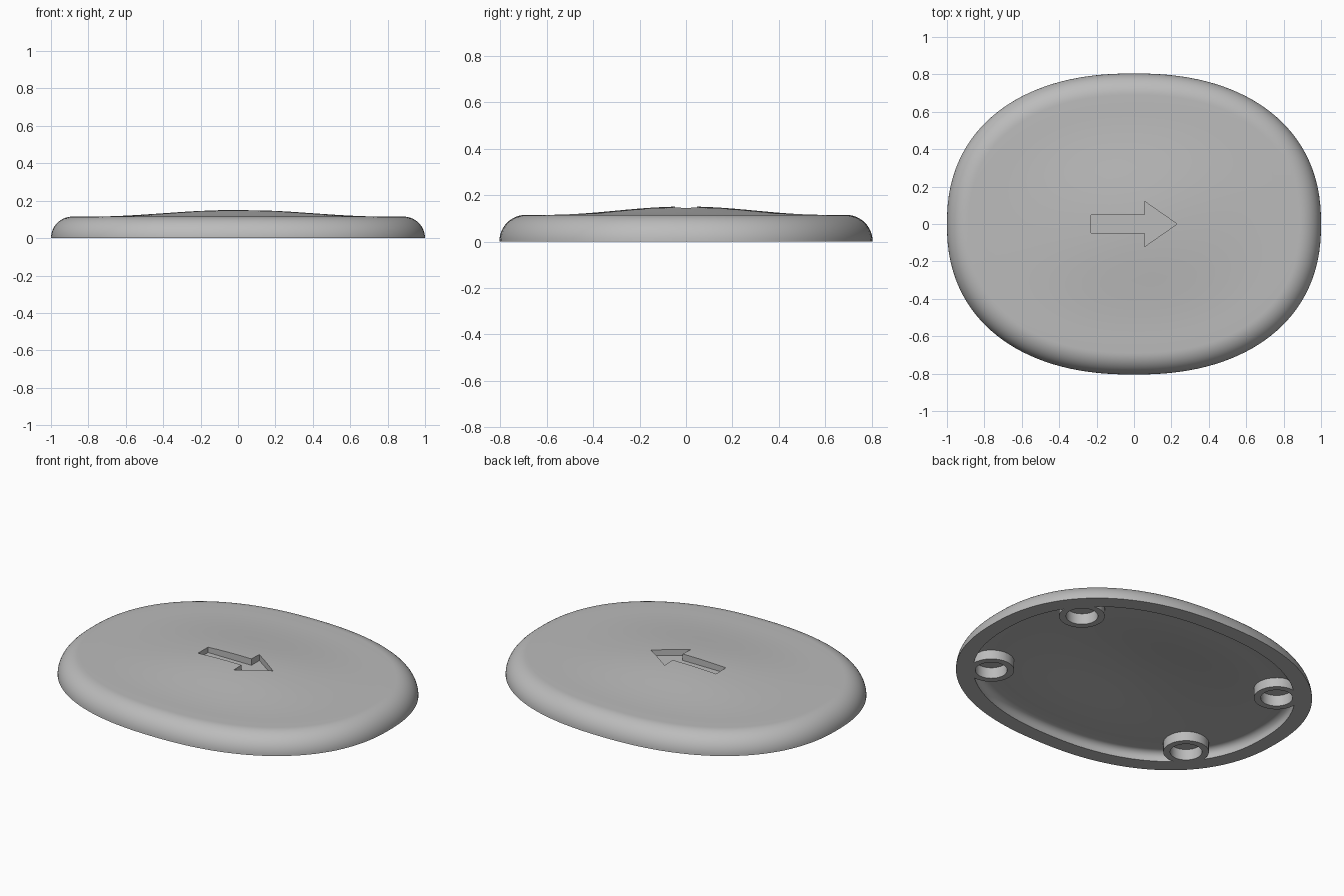
import bpy, bmesh
from math import cos, sin, pi, copysign

if "Cube" in bpy.data.objects:
    bpy.data.objects.remove(bpy.data.objects["Cube"], do_unlink=True)

HALF_X, HALF_Y, POWER, SEGMENTS = 1.0, 0.805, 2.27, 128
EDGE, BUMP, RIM = 0.115, 0.036, 0.09
CEILING = 0.055

grey = bpy.data.materials.new("plain grey")
grey.use_nodes = True
grey.diffuse_color = (0.5, 0.5, 0.5, 1)
grey.node_tree.nodes["Principled BSDF"].inputs["Base Color"].default_value = (0.5, 0.5, 0.5, 1)


def finish(bm, name):
    bmesh.ops.recalc_face_normals(bm, faces=bm.faces)
    mesh = bpy.data.meshes.new(name)
    bm.to_mesh(mesh)
    bm.free()
    mesh.materials.append(grey)
    obj = bpy.data.objects.new(name, mesh)
    bpy.context.collection.objects.link(obj)
    return obj


def outline(inset, scale=1.0):
    """Rounded oval, moved in by an inset and then scaled."""
    pts = []
    for i in range(SEGMENTS):
        a = 2 * pi * i / SEGMENTS
        c, s = cos(a), sin(a)
        x = copysign(abs(c) ** (2 / POWER), c) * (HALF_X - inset) * scale
        y = copysign(abs(s) ** (2 / POWER), s) * (HALF_Y - inset) * scale
        pts.append((x, y))
    return pts


def dome(inset, base, steps=14):
    """Rings of a soft swelling, from its foot to near its centre."""
    return [(inset, 1 - k / steps, base + BUMP * sin(pi / 2 * k / steps) ** 2)
            for k in range(1, steps)]


def prism(name, points, z0, z1):
    bm = bmesh.new()
    base = bm.faces.new([bm.verts.new((x, y, z0)) for x, y in points])
    top = bmesh.ops.extrude_face_region(bm, geom=[base])["geom"]
    bmesh.ops.translate(bm, vec=(0, 0, z1 - z0),
                        verts=[v for v in top if isinstance(v, bmesh.types.BMVert)])
    return finish(bm, name)


def disc(name, x, y, radius, z0, z1):
    pts = [(x + radius * cos(2 * pi * i / 48), y + radius * sin(2 * pi * i / 48))
           for i in range(48)]
    return prism(name, pts, z0, z1)


def combine(target, tool, operation):
    mod = target.modifiers.new(operation, "BOOLEAN")
    mod.operation, mod.solver, mod.object = operation, "EXACT", tool
    bpy.context.view_layer.objects.active = target
    bpy.ops.object.modifier_apply(modifier=mod.name)
    bpy.data.objects.remove(tool, do_unlink=True)


# Hollow shell: rings run from the cavity centre, over the rim, to the top centre
cavity = dome(0.2, CEILING)[::-1] + [(0.2, 1, CEILING)]
fillet = [(RIM + 0.04 * (1 - sin(a)), 1, CEILING - 0.04 * (1 - cos(a)))
          for a in [pi / 2 * k / 6 for k in range(7)]]
rim = [(RIM, 1, 0)]
side = [(EDGE * (1 - cos(a)), 1, EDGE * sin(a))
        for a in [pi / 2 * k / 14 for k in range(15)]]
rings = cavity + fillet + rim + side + [(0.2, 1, EDGE)] + dome(0.2, EDGE)

bm = bmesh.new()
loops = [[bm.verts.new((x, y, z)) for x, y in outline(inset, scale)]
         for inset, scale, z in rings]
for low, high in zip(loops, loops[1:]):
    for i in range(SEGMENTS):
        j = (i + 1) % SEGMENTS
        bm.faces.new((low[i], low[j], high[j], high[i]))
for loop, z in ((loops[0], CEILING + BUMP), (loops[-1], EDGE + BUMP)):
    centre = bm.verts.new((0, 0, z))
    for i in range(SEGMENTS):
        bm.faces.new((loop[i], loop[(i + 1) % SEGMENTS], centre))
shell = finish(bm, "oval_cover")

# Four round sockets under the corners
for sx in (1, -1):
    for sy in (1, -1):
        x, y = 0.685 * sx, 0.38 * sy
        combine(shell, disc("socket", x, y, 0.123, 0, 0.085), "UNION")
        combine(shell, disc("socket_hole", x, y, 0.086, -0.1, 0.065), "DIFFERENCE")

# Engraved arrow on top
half = [(-0.23, 0.047), (0.055, 0.047), (0.055, 0.122)]
arrow = half + [(0.23, 0)] + [(x, -y) for x, y in reversed(half)]
combine(shell, prism("arrow_cutter", arrow, 0.112, 0.3), "DIFFERENCE")

bpy.ops.object.select_all(action="DESELECT")
shell.select_set(True)
bpy.context.view_layer.objects.active = shell
bpy.ops.object.shade_smooth_by_angle(angle=0.6)
